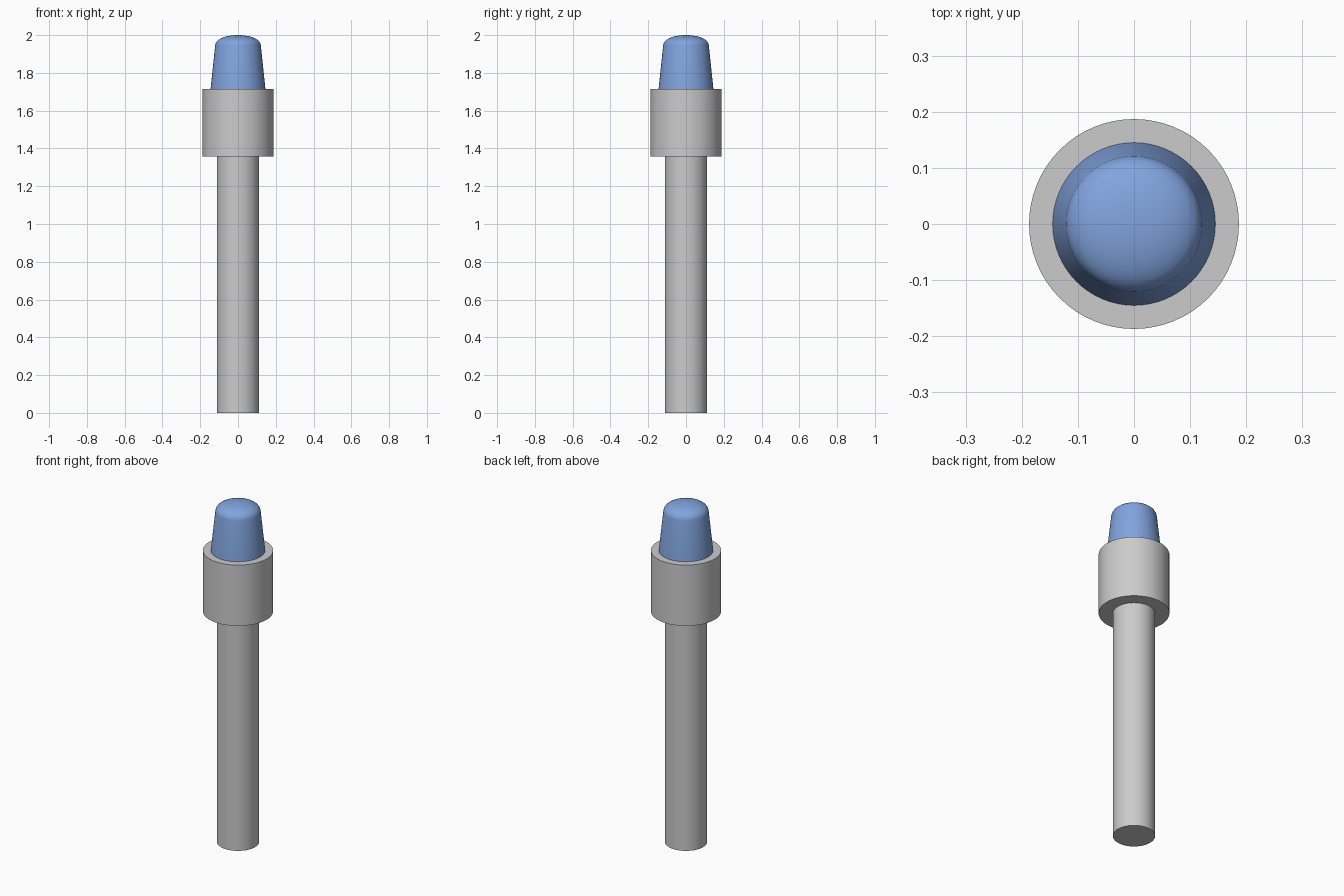
import bpy, math

if "Cube" in bpy.data.objects:
    bpy.data.objects.remove(bpy.data.objects["Cube"])

SIDES = 64


def lathe(name, profile):
    """Revolve (radius, z) points around z; zero radius gives a pole."""
    verts, rings, faces = [], [], []
    for r, z in profile:
        start = len(verts)
        n = 1 if r == 0 else SIDES
        for i in range(n):
            a = 2 * math.pi * i / SIDES
            verts.append((r * math.cos(a), r * math.sin(a), z))
        rings.append([start + i % n for i in range(SIDES)])
    for low, high in zip(rings, rings[1:]):
        for i in range(SIDES):
            j = (i + 1) % SIDES
            face = [low[i], low[j], high[j], high[i]]
            faces.append(list(dict.fromkeys(face)))
    # flat ends where the profile does not close in a pole
    if profile[0][0] > 0:
        faces.append(rings[0][::-1])
    if profile[-1][0] > 0:
        faces.append(rings[-1])
    mesh = bpy.data.meshes.new(name)
    mesh.from_pydata(verts, [], faces)
    obj = bpy.data.objects.new(name, mesh)
    bpy.context.collection.objects.link(obj)
    bpy.ops.object.select_all(action='DESELECT')
    obj.select_set(True)
    bpy.context.view_layer.objects.active = obj
    bpy.ops.object.shade_smooth_by_angle(angle=math.radians(35))
    return obj


# Long shaft and wide collar
lathe("shaft", [(0.112, 0), (0.112, 1.358)])
lathe("collar", [(0.187, 1.358), (0.187, 1.716)])

# Tapered cap with a softly rounded top
cap = lathe("cap", [
    (0.145, 1.716), (0.121, 1.945), (0.118, 1.957), (0.112, 1.967),
    (0.102, 1.976), (0.088, 1.984), (0.070, 1.991), (0.048, 1.996),
    (0.024, 1.999), (0, 2.0),
])
blue = bpy.data.materials.new("blue")
blue.diffuse_color = (0.22, 0.37, 0.73, 1)
blue.use_nodes = True
blue.node_tree.nodes["Principled BSDF"].inputs["Base Color"].default_value = blue.diffuse_color
cap.data.materials.append(blue)
